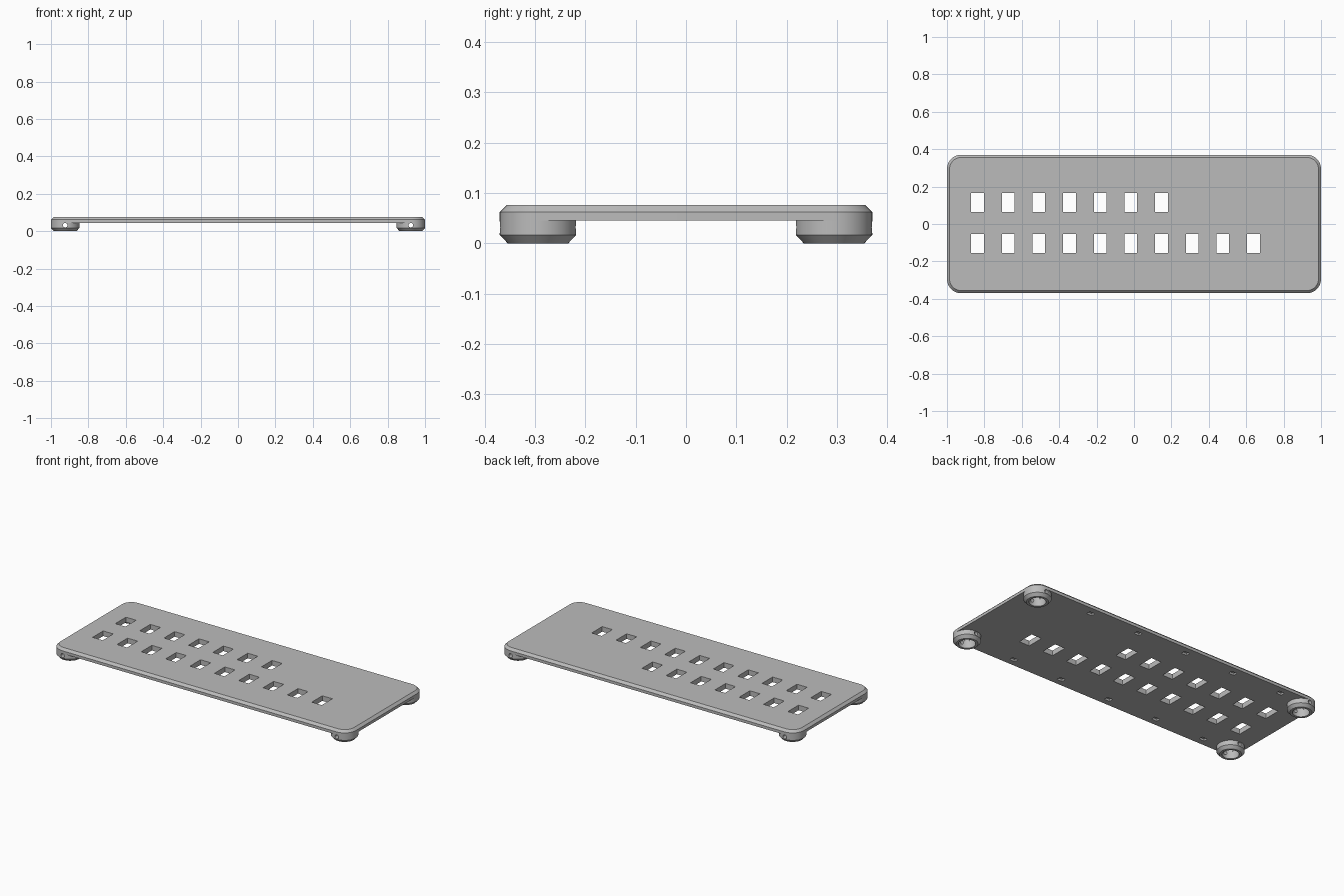
import bpy
import bmesh
from math import cos, sin, pi, radians
from mathutils import Matrix, Vector

if "Cube" in bpy.data.objects:
    bpy.data.objects.remove(bpy.data.objects["Cube"])

HALF_X, HALF_Y, CORNER = 1.0, 0.37, 0.076
BOTTOM, TOP, CHAMFER = 0.045, 0.076, 0.014
FOOT_X, FOOT_Y = HALF_X - CORNER, HALF_Y - CORNER
POCKET_R = 0.046

grey = bpy.data.materials.new("plain grey")
grey.use_nodes = True
grey.diffuse_color = (0.5, 0.5, 0.5, 1)
grey.node_tree.nodes["Principled BSDF"].inputs["Base Color"].default_value = (0.5, 0.5, 0.5, 1)


def make_object(name, bm):
    bmesh.ops.recalc_face_normals(bm, faces=bm.faces)
    mesh = bpy.data.meshes.new(name)
    bm.to_mesh(mesh)
    bm.free()
    mesh.materials.append(grey)
    obj = bpy.data.objects.new(name, mesh)
    bpy.context.collection.objects.link(obj)
    return obj


def bridge(bm, rings, closed=False):
    """Skin a stack of rings with quads; cap the ends unless closed."""
    pairs = list(zip(rings, rings[1:]))
    if closed:
        pairs.append((rings[-1], rings[0]))
    for a, b in pairs:
        n = len(a)
        for i in range(n):
            j = (i + 1) % n
            bm.faces.new((a[i], a[j], b[j], b[i]))
    if not closed:
        bm.faces.new(rings[0])
        bm.faces.new(rings[-1])


def add_box(bm, centre, size):
    matrix = Matrix.Translation(centre) @ Matrix.Diagonal((*size, 1))
    bmesh.ops.create_cube(bm, size=1, matrix=matrix)


def add_cylinder(bm, centre, radius, depth, sides, turn=Matrix()):
    bmesh.ops.create_cone(bm, cap_ends=True, segments=sides, radius1=radius, radius2=radius,
                          depth=depth, matrix=Matrix.Translation(centre) @ turn)


def cut(obj, cutter):
    """Subtract the cutter, bake the result and drop the cutter."""
    cutter.hide_render = True
    mod = obj.modifiers.new("cut", "BOOLEAN")
    mod.operation, mod.solver, mod.object = "DIFFERENCE", "EXACT", cutter
    graph = bpy.context.evaluated_depsgraph_get()
    baked = bpy.data.meshes.new_from_object(obj.evaluated_get(graph))
    obj.modifiers.clear()
    obj.data = baked
    bpy.data.objects.remove(cutter)


def shade(obj):
    bpy.ops.object.select_all(action="DESELECT")
    obj.select_set(True)
    bpy.context.view_layer.objects.active = obj
    bpy.ops.object.shade_smooth_by_angle(angle=radians(30))


# Rounded plate with a chamfered top edge
def rounded_ring(bm, inset, z, steps=12):
    ring = []
    for q, (sx, sy) in enumerate(((1, 1), (-1, 1), (-1, -1), (1, -1))):
        for i in range(steps + 1):
            a = (q + i / steps) * pi / 2
            r = CORNER - inset
            ring.append(bm.verts.new((sx * FOOT_X + r * cos(a), sy * FOOT_Y + r * sin(a), z)))
    return ring


bm = bmesh.new()
bridge(bm, [rounded_ring(bm, 0, BOTTOM), rounded_ring(bm, 0, TOP - CHAMFER),
            rounded_ring(bm, CHAMFER, TOP)])
plate = make_object("plate", bm)

# Windows through the plate, small recesses below, and foot pockets
bm = bmesh.new()
for count, y in ((7, 0.115), (10, -0.104)):
    for i in range(count):
        add_box(bm, (-0.837 + 0.164 * i, y, 0.06), (0.068, 0.102, 0.1))
for side in (-1, 1):
    for i in range(5):
        add_box(bm, (-0.755 + 0.332 * i, side * 0.322, BOTTOM), (0.036, 0.026, 0.024))
    for end in (-1, 1):
        add_cylinder(bm, (end * FOOT_X, side * FOOT_Y, BOTTOM), POCKET_R, 0.016, 16)
cut(plate, make_object("plate_cutter", bm))
shade(plate)

# Hollow round feet with a cross hole front to back
PROFILE = ((POCKET_R, BOTTOM), (POCKET_R, 0), (0.06, 0), (CORNER, 0.017), (CORNER, BOTTOM))
for end, x_name in ((1, "left"), (-1, "right")):
    for side, y_name in ((-1, "front"), (1, "back")):
        centre = Vector((end * FOOT_X, side * FOOT_Y, 0))
        bm = bmesh.new()
        rings = []
        for r, z in PROFILE:
            angles = [2 * pi * i / 48 for i in range(48)]
            rings.append([bm.verts.new(centre + Vector((r * cos(a), r * sin(a), z)))
                          for a in angles])
        bridge(bm, rings, closed=True)
        foot = make_object(f"{y_name}_{x_name}_foot", bm)
        bm = bmesh.new()
        add_cylinder(bm, centre + Vector((0, 0, 0.032)), 0.012, 0.17, 16,
                     Matrix.Rotation(pi / 2, 4, "X"))
        cut(foot, make_object("hole_cutter", bm))
        shade(foot)
